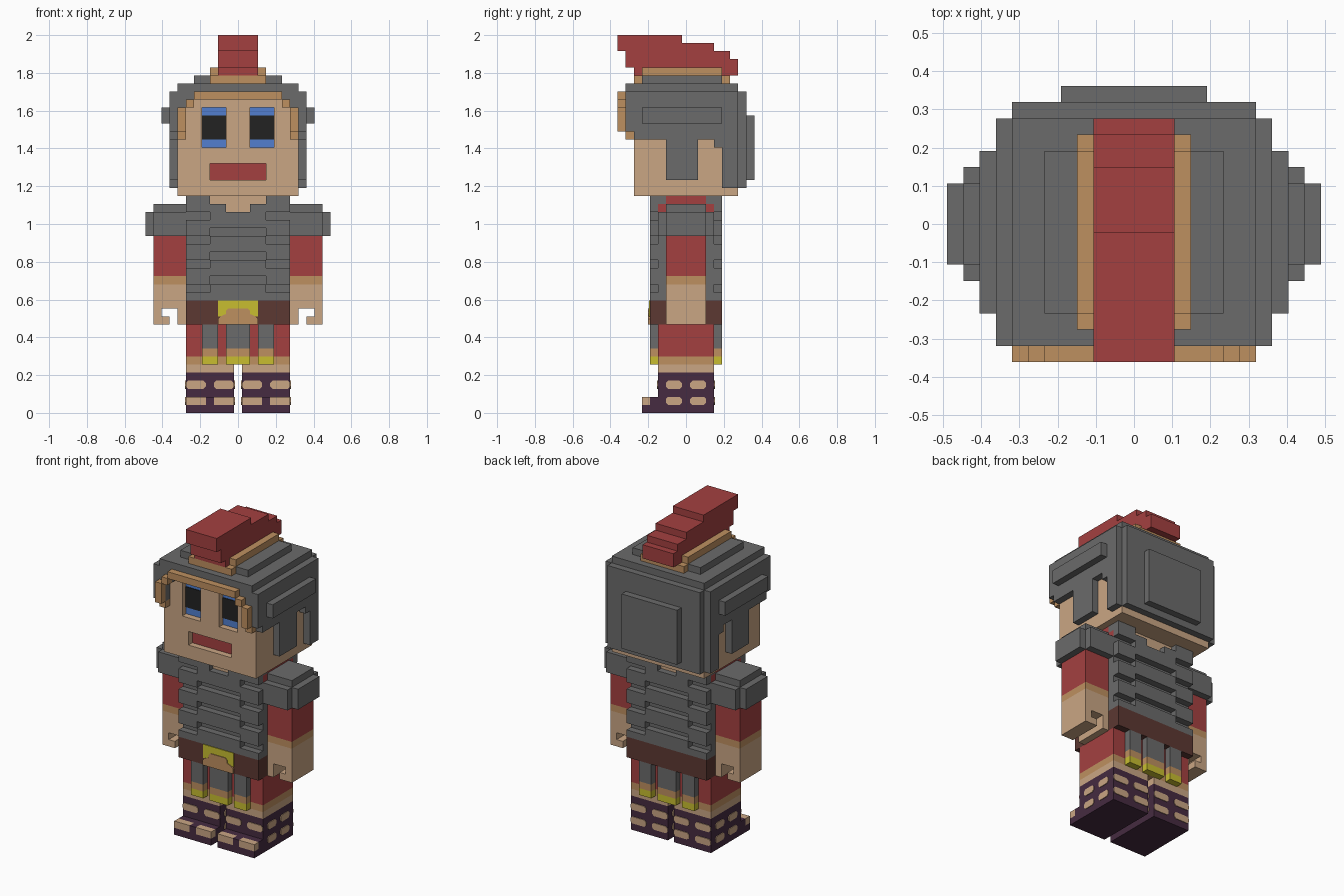
import bpy, bmesh

if "Cube" in bpy.data.objects:
    bpy.data.objects.remove(bpy.data.objects["Cube"])

U = 2 / 47  # one block of the grid; all sizes below are in blocks


def material(name, rgb):
    m = bpy.data.materials.new(name)
    lin = [((c / 255 + 0.055) / 1.055) ** 2.4 if c > 10 else c / 255 / 12.92 for c in rgb]
    m.diffuse_color = (*lin, 1)
    m.use_nodes = True
    m.node_tree.nodes["Principled BSDF"].inputs["Base Color"].default_value = m.diffuse_color
    return m


SKIN = material("skin", (202, 166, 132))
GREY = material("armour grey", (107, 107, 107))
RED = material("red cloth", (164, 64, 64))
TAN = material("bronze trim", (190, 144, 96))
YELLOW = material("yellow metal", (200, 190, 48))
BROWN = material("belt brown", (92, 56, 50))
PURPLE = material("sandal purple", (70, 43, 65))
BLUE = material("eye blue", (82, 127, 208))
BLACK = material("pupil black", (34, 34, 34))


def finish(name, bm, mats):
    bmesh.ops.recalc_face_normals(bm, faces=bm.faces)
    bmesh.ops.scale(bm, vec=(U, U, U), verts=bm.verts)
    me = bpy.data.meshes.new(name)
    bm.to_mesh(me)
    bm.free()
    for m in mats:
        me.materials.append(m)
    ob = bpy.data.objects.new(name, me)
    bpy.context.collection.objects.link(ob)
    return ob


def reflect(ranges, mirror):
    """All copies of a box (x0,x1,y0,y1,z0,z1) mirrored over the named axes."""
    out = [ranges]
    if "x" in mirror:
        out += [(-b[1], -b[0], *b[2:]) for b in out]
    if "y" in mirror:
        out += [(b[0], b[1], -b[3], -b[2], b[4], b[5]) for b in out]
    return out


def boxes(name, mat, parts, mirror=""):
    """One object made from boxes."""
    bm = bmesh.new()
    for part in parts:
        for x0, x1, y0, y1, z0, z1 in reflect(part, mirror):
            vs = bmesh.ops.create_cube(bm, size=1)["verts"]
            for v in vs:
                v.co = (x0 if v.co.x < 0 else x1, y0 if v.co.y < 0 else y1,
                        z0 if v.co.z < 0 else z1)
    return finish(name, bm, [mat])


def extrude(name, mat, points, plane, lo, hi):
    """Extrude a 2D profile: plane 'x' takes (y,z) points, plane 'y' takes (x,z)."""
    bm = bmesh.new()
    at = (lambda a, b, d: (d, a, b)) if plane == "x" else (lambda a, b, d: (a, d, b))
    face = bm.faces.new([bm.verts.new(at(a, b, lo)) for a, b in points])
    new = bmesh.ops.extrude_face_region(bm, geom=[face])["geom"]
    shift = at(0, 0, hi - lo)
    bmesh.ops.translate(bm, vec=shift, verts=[g for g in new if isinstance(g, bmesh.types.BMVert)])
    return finish(name, bm, [mat])


def pill(a0, a1, z0, z1, c=0.28):
    return [(a0 + c, z0), (a1 - c, z0), (a1, z0 + c), (a1, z1 - c),
            (a1 - c, z1), (a0 + c, z1), (a0, z1 - c), (a0, z0 + c)]


# sandals and lower legs
boxes("sandals", PURPLE, [(.5, 6.5, -3.5, 3.5, 0, 5), (.5, 6.5, -5.5, -3.5, 0, 1),
                          (.5, 6.5, -4.5, -3.5, 1, 2), (3, 4, -5.5, -4.5, 1, 2)], "x")
boxes("toes", SKIN, [(.5, 3, -5.5, -4.5, 1, 2), (4, 6.5, -5.5, -4.5, 1, 2)], "x")
boxes("knees", SKIN, [(.5, 6.5, -3.5, 3.5, 5, 6)], "x")

# skin patches between the sandal straps
T = 0.1
for z in (1, 3):
    for side in (-1, 1):
        for a in (.5, 4):
            lo, hi = sorted((side * a, side * (a + 2.5)))
            extrude("back_leg_patch", SKIN, pill(lo, hi, z, z + 1), "y", 3.5, 3.5 + T)
            if z == 3:
                extrude("front_leg_patch", SKIN, pill(lo, hi, z, z + 1), "y", -3.5 - T, -3.5)
        for y in (-2.5, .5):
            for x, d in ((6.5, T), (.5, -T)):
                extrude("side_leg_patch", SKIN, pill(y, y + 2, z, z + 1), "x",
                        side * x, side * (x + d))

# skirt with hanging strips on front and back
boxes("skirt", RED, [(-6.5, 6.5, -3.5, 3.5, 7, 11)])
boxes("skirt_hem", TAN, [(-6.5, 6.5, -3.5, 3.5, 6, 7)])
for part, mat, z0, z1 in (("strip", GREY, 8, 11), ("strip_band", TAN, 7, 8), ("strip_tip", YELLOW, 6, 7)):
    boxes("skirt_" + part, mat, [(x, x + w, -4.5, -3.5, z0, z1)
                                 for x, w in ((-4.5, 2), (-1.5, 3), (2.5, 2))], "y")

# belt and buckle
boxes("belt", BROWN, [(-6.5, 6.5, -4.5, 4.5, 11, 14)])
boxes("buckle", YELLOW, [(-2.5, 2.5, -4.5 - T, -4.5, 12, 14)])
extrude("buckle_centre", TAN, [(-2.5, 11), (2.5, 11), (2.5, 11.7), (2.2, 12), (1.5, 12.3), (1.5, 12.7),
                               (1.2, 13), (-1.2, 13), (-1.5, 12.7), (-1.5, 12.3), (-2.2, 12),
                               (-2.5, 11.7)], "y", -4.5 - 2 * T, -4.5)

# torso, shirt and neck
boxes("torso_armour", GREY, [(-6.5, 6.5, -3.5, 3.5, 14, 25)])
boxes("shirt", RED, [(-6.5, 6.5, -3.5, 3.5, 25, 26), (-6.5, 6.5, -2.5, 2.5, 26, 27)])
boxes("neck", SKIN, [(-3.5, 3.5, -3.6, 3.6, 26, 27), (-1.5, 1.5, -3.6, 3.6, 25, 26)])
boxes("shoulder_straps", GREY, [(3.5, 6.5, 2.5, 4.5, 26, 27), (1.5, 6.5, 3.5, 4.5, 25, 26)], "xy")

# overlapping armour bands, sides one block lower than the middle
boxes("middle_bands", GREY, [(-3.5, 3.5, -4.5, -3.5, z, z + 2) for z in range(14, 25, 3)], "y")
boxes("side_bands", GREY, [(3.5, 6.5, -4.5, -3.5, max(z, 14), z + 2) for z in range(13, 24, 3)], "xy")

# arms
boxes("shoulder_pads", GREY, [(6.5, 10.5, -3.5, 3.5, 22, 25), (10.5, 11.5, -2.5, 2.5, 22, 25),
                              (6.5, 10.5, -2.5, 2.5, 25, 26)], "x")
boxes("sleeves", RED, [(6.5, 10.5, -2.5, 2.5, 17, 22)], "x")
boxes("sleeve_hems", TAN, [(6.5, 10.5, -2.5, 2.5, 16, 17)], "x")
for s in (-1, 1):
    extrude("hand", SKIN, [(s * x, z) for x, z in (
        (6.5, 16), (10.5, 16), (10.5, 11), (8.5, 11), (8.5, 12), (9.5, 12),
        (9.5, 13), (7.5, 13), (7.5, 11), (6.5, 11))], "y", -2.5, 2.5)

# head: solid back plus a front layer that leaves recesses for eyes and mouth
boxes("head", SKIN, [(-7.5, 7.5, -5.5, 6.5, 27, 39)])
boxes("face", SKIN, [(-7.5, 7.5, -6.5, -5.5, 27, 29), (-7.5, -3.5, -6.5, -5.5, 29, 31),
                     (3.5, 7.5, -6.5, -5.5, 29, 31), (-7.5, 7.5, -6.5, -5.5, 31, 33),
                     (-7.5, -4.5, -6.5, -5.5, 33, 38), (-1.5, 1.5, -6.5, -5.5, 33, 38),
                     (4.5, 7.5, -6.5, -5.5, 33, 38), (-7.5, 7.5, -6.5, -5.5, 38, 39)])
boxes("eyes", BLUE, [(1.5, 4.5, -5.5 - T, -5.5, 33, 38)], "x")
boxes("pupils", BLACK, [(1.5, 4.5, -5.5 - 2 * T, -5.5, 34, 37)], "x")
boxes("mouth", RED, [(-3.5, 3.5, -5.5 - T, -5.5, 29, 31)])

# helmet: roof layers, brow frame, back and side plates
boxes("helmet_roof", GREY, [(-8.5, 8.5, -7.5, 6.5, 39, 40), (-7.5, 7.5, -7.5, 6.5, 40, 41),
                            (-5.5, 5.5, -5.5, 4.5, 41, 42)])
boxes("helmet_brow", GREY, [(5.5, 8.5, -7.5, -6.5, 38, 39), (6.5, 8.5, -7.5, -6.5, 35, 38)], "x")
boxes("helmet_back", GREY, [(-7.5, 7.5, 6.5, 7.5, 28, 40), (-4.5, 4.5, 7.5, 8.5, 29, 37)])
for s in (-1, 1):
    extrude("helmet_side", GREY, [
        (-6.5, 39), (-6.5, 34), (-2.5, 34), (-2.5, 29), (1.5, 29), (1.5, 34), (3.5, 34),
        (3.5, 33), (4.5, 33), (4.5, 28), (6.5, 28), (6.5, 39)], "x", s * 7.5, s * 8.5)
boxes("ear_ridges", GREY, [(8.5, 9.5, -5.5, 4.5, 36, 38)], "x")
boxes("visor", TAN, [(0, 5.5, -8.5, -7.5, 39, 40), (5.5, 6.5, -8.5, -7.5, 38, 39),
                     (6.5, 7.5, -8.5, -7.5, 35, 38), (6.5, 7.5, -7.5, -6.5, 34, 35)], "x")

# crest holder and stepped crest
boxes("crest_holder", TAN, [(-3.5, 3.5, -5.5, 4.5, 42, 43), (-3.5, 3.5, -6.5, -5.5, 41, 42),
                            (-3.5, 3.5, 4.5, 5.5, 41, 42)])
extrude("crest", RED, [(-8.5, 47), (-8.5, 45), (-7.5, 45), (-7.5, 43), (-6.5, 43), (-6.5, 42),
                       (6.5, 42), (6.5, 44), (5.5, 44), (5.5, 45), (3.5, 45), (3.5, 46),
                       (-.5, 46), (-.5, 47)], "x", -2.5, 2.5)
